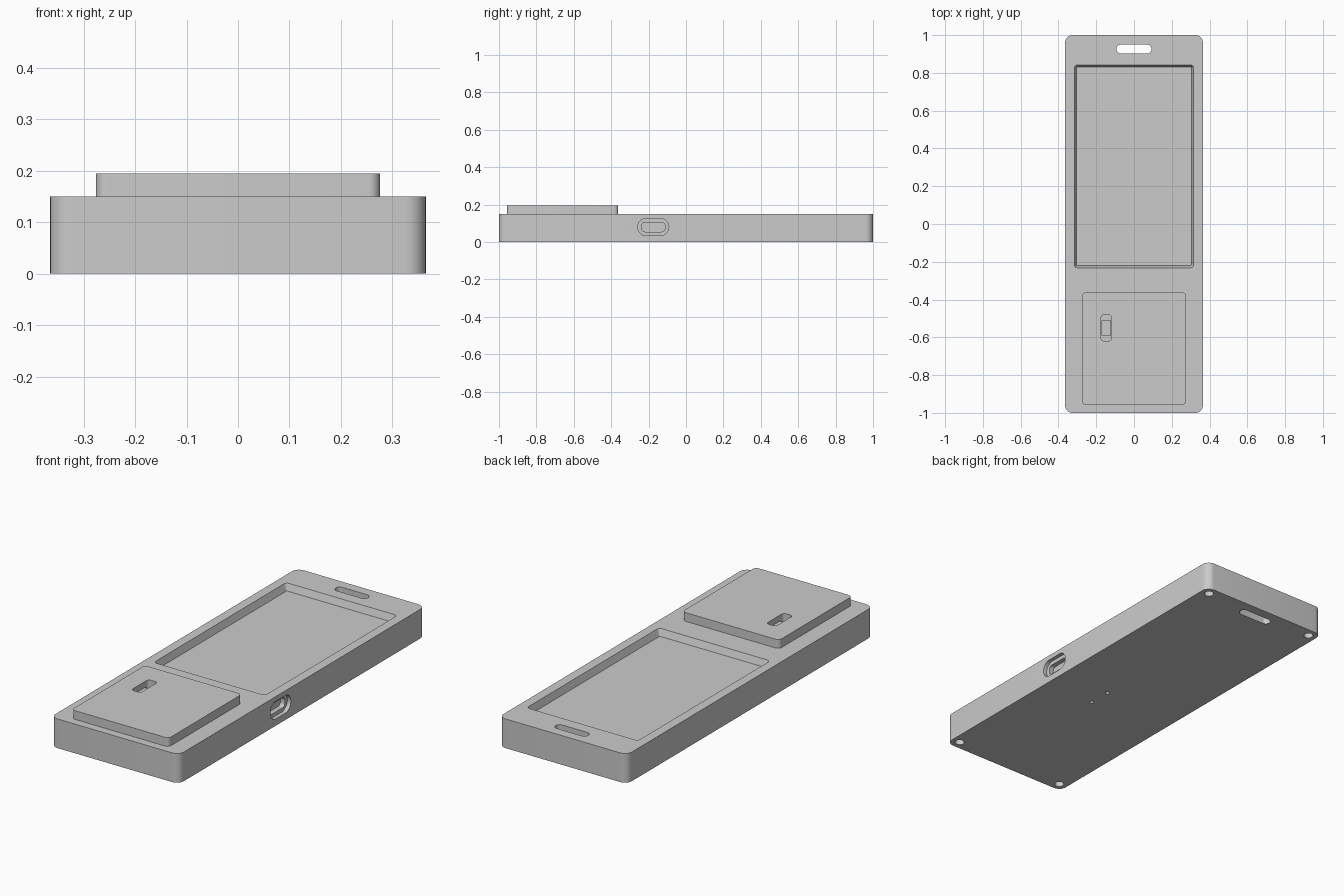
import bpy, bmesh, math
from mathutils import Matrix, Vector

cube = bpy.data.objects.get("Cube")
if cube:
    bpy.data.objects.remove(cube, do_unlink=True)

grey = bpy.data.materials.new("light grey plastic")
grey.use_nodes = True
COLOUR = (0.6, 0.6, 0.6, 1)
grey.diffuse_color = COLOUR
grey.node_tree.nodes["Principled BSDF"].inputs["Base Color"].default_value = COLOUR


def outline(w, h, r, steps=8):
    """Rounded rectangle, counter-clockwise, centred on the origin."""
    pts = []
    for i, (sx, sy) in enumerate([(1, 1), (-1, 1), (-1, -1), (1, -1)]):
        for k in range(steps + 1):
            a = math.pi / 2 * (i + k / steps)
            pts.append((sx * (w / 2 - r) + r * math.cos(a),
                        sy * (h / 2 - r) + r * math.sin(a)))
    return pts


def slab(name, size, r, centre, z0, z1, grow=0.0, turn=None):
    """Rounded prism from z0 to z1; grow widens the top on every side."""
    bm = bmesh.new()
    w, h = size
    low = [bm.verts.new((x, y, z0)) for x, y in outline(w, h, r)]
    high = [bm.verts.new((x, y, z1))
            for x, y in outline(w + 2 * grow, h + 2 * grow, r + grow)]
    bm.faces.new(low[::-1])
    bm.faces.new(high)
    n = len(low)
    for i in range(n):
        j = (i + 1) % n
        bm.faces.new((low[i], low[j], high[j], high[i]))
    if turn:
        bm.transform(turn)
    bm.transform(Matrix.Translation(Vector(centre)))
    bmesh.ops.remove_doubles(bm, verts=bm.verts, dist=1e-5)
    bmesh.ops.recalc_face_normals(bm, faces=bm.faces)
    mesh = bpy.data.meshes.new(name)
    bm.to_mesh(mesh)
    bm.free()
    mesh.materials.append(grey)
    obj = bpy.data.objects.new(name, mesh)
    bpy.context.collection.objects.link(obj)
    return obj


def cut(target, *cutters):
    """Subtract each cutter, then remove it."""
    bpy.context.view_layer.objects.active = target
    for c in cutters:
        c.hide_render = True
        mod = target.modifiers.new("cut", "BOOLEAN")
        mod.operation = "DIFFERENCE"
        mod.solver = "EXACT"
        mod.object = c
        bpy.ops.object.modifier_apply(modifier=mod.name)
        bpy.data.objects.remove(c, do_unlink=True)


W, TOP, COVER_TOP = 0.73, 0.15, 0.195

# Case with tapered screen recess and lanyard slot
case = slab("case", (W, 2), 0.04, (0, 0, 0), 0, TOP)
cut(case,
    slab("screen_cutter", (0.608, 1.05), 0.006, (0, 0.305, 0),
         TOP - 0.035, TOP + 0.005, grow=0.014),
    slab("lanyard_cutter", (0.185, 0.046), 0.022, (0, 0.926, 0), -0.1, 0.3))

# Stepped charging port in the left side
side = Matrix(((0, 0, 1, 0), (1, 0, 0, 0), (0, 1, 0, 0), (0, 0, 0, 1)))
port = (W / 2, -0.175, 0.08)
cut(case,
    slab("port_cutter", (0.166, 0.09), 0.044, port, -0.02, 0.1, turn=side),
    slab("port_socket_cutter", (0.125, 0.05), 0.018, port, -0.045, 0.1, turn=side))

# Screw holes at the corners and two small holes underneath
for sx in (-1, 1):
    for sy in (-1, 1):
        cut(case, slab("screw_cutter", (0.046, 0.046), 0.0229,
                       (sx * (W / 2 - 0.045), sy * 0.955, 0), -0.05, 0.1))
for y in (-0.234, -0.114):
    cut(case, slab("pin_cutter", (0.02, 0.02), 0.0099, (0.076, y, 0), -0.05, 0.05))

# Raised cover with switch slot and slider
cover = slab("raised_cover", (0.552, 0.595), 0.022, (0, -0.66, 0), TOP, COVER_TOP)
switch = (-0.147, -0.55, 0)
cut(cover, slab("switch_cutter", (0.054, 0.14), 0.016, switch, TOP - 0.1, 0.3))
slider = slab("switch_slider", (0.052, 0.08), 0.002, switch, TOP, TOP + 0.015)

# Smooth the rounded corners, keep the edges crisp
bpy.ops.object.select_all(action="DESELECT")
for obj in (case, cover, slider):
    obj.select_set(True)
bpy.context.view_layer.objects.active = case
bpy.ops.object.shade_smooth_by_angle(angle=math.radians(30))
